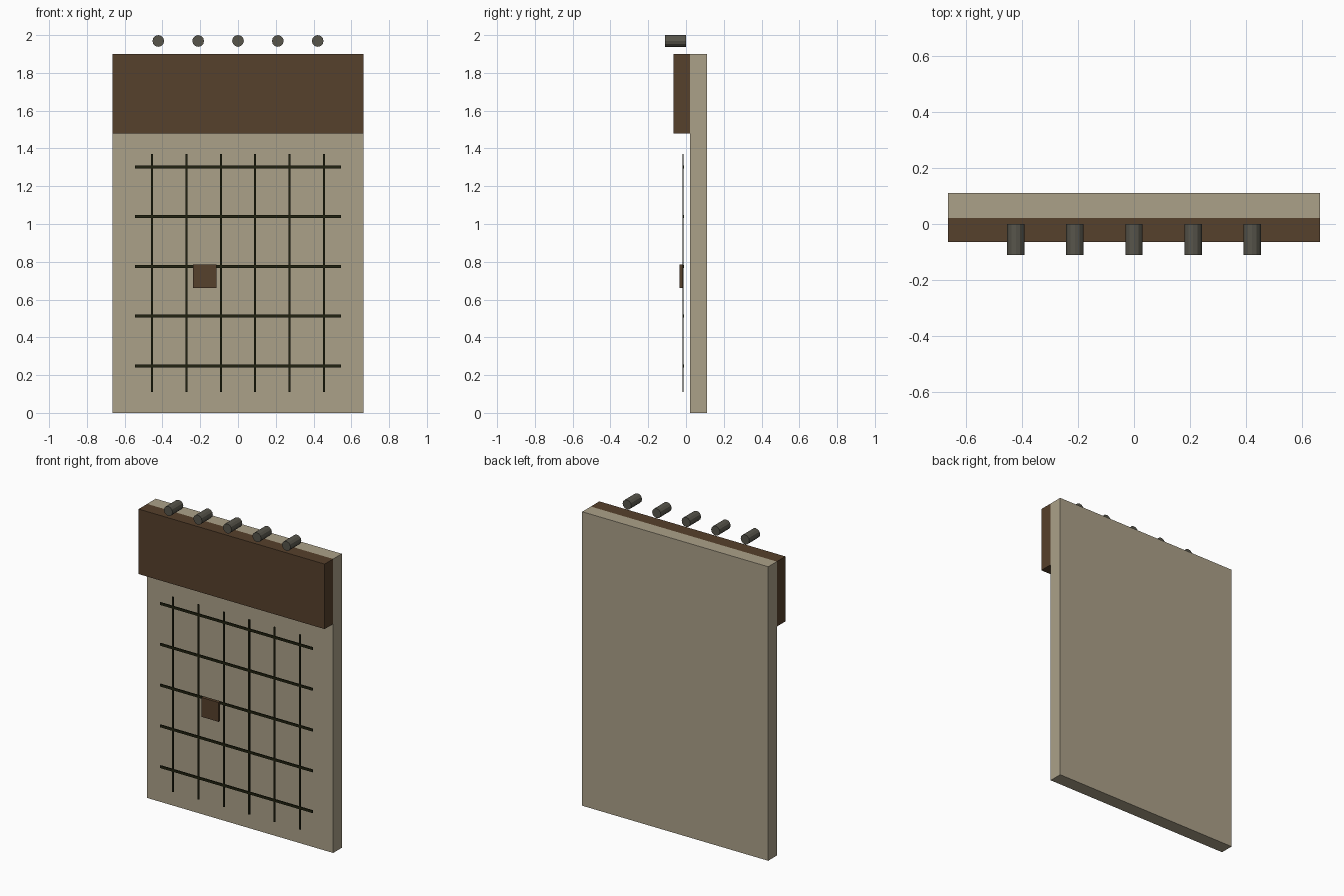
import bpy, math

if "Cube" in bpy.data.objects:
    bpy.data.objects.remove(bpy.data.objects["Cube"])


def material(name, rgb):
    m = bpy.data.materials.new(name)
    m.diffuse_color = (*rgb, 1)
    m.use_nodes = True
    m.node_tree.nodes["Principled BSDF"].inputs["Base Color"].default_value = m.diffuse_color
    return m


TAN = material("tan_board", (0.41, 0.355, 0.25))
BROWN = material("dark_brown", (0.094, 0.052, 0.025))
BLACK = material("green_black", (0.015, 0.016, 0.005))
GREY = material("warm_grey", (0.095, 0.09, 0.07))


def box(name, x, y, z, mat):
    """Box from (min, max) ranges along each axis."""
    bpy.ops.mesh.primitive_cube_add(size=1, location=[sum(r) / 2 for r in (x, y, z)])
    o = bpy.context.object
    o.name = name
    o.scale = [r[1] - r[0] for r in (x, y, z)]
    bpy.ops.object.transform_apply(location=False, rotation=False, scale=True)
    o.data.materials.append(mat)
    return o


# Back panel and header block
box("back_panel", (-0.665, 0.665), (0.022, 0.11), (0, 1.9), TAN)
box("header_block", (-0.665, 0.665), (-0.065, 0.022), (1.48, 1.9), BROWN)

# Grid of thin bars floating in front of the panel
for i in range(6):
    x = (i - 2.5) * 0.182
    box("vertical_bar", (x - 0.0053, x + 0.0053), (-0.018, -0.012), (0.11, 1.37), BLACK)
for i in range(5):
    z = 0.249 + i * 0.2635
    box("horizontal_bar", (-0.545, 0.545), (-0.0185, -0.0115), (z - 0.008, z + 0.008), BLACK)

# Small hanging tag
box("tag", (-0.237, -0.115), (-0.034, -0.018), (0.66, 0.785), BROWN)

# Row of pegs above the header
for i in range(5):
    bpy.ops.mesh.primitive_cylinder_add(
        vertices=12, radius=0.031, depth=0.11,
        location=((i - 2) * 0.211, -0.055, 1.969), rotation=(math.pi / 2, 0, 0))
    peg = bpy.context.object
    peg.name = "peg"
    peg.data.materials.append(GREY)
